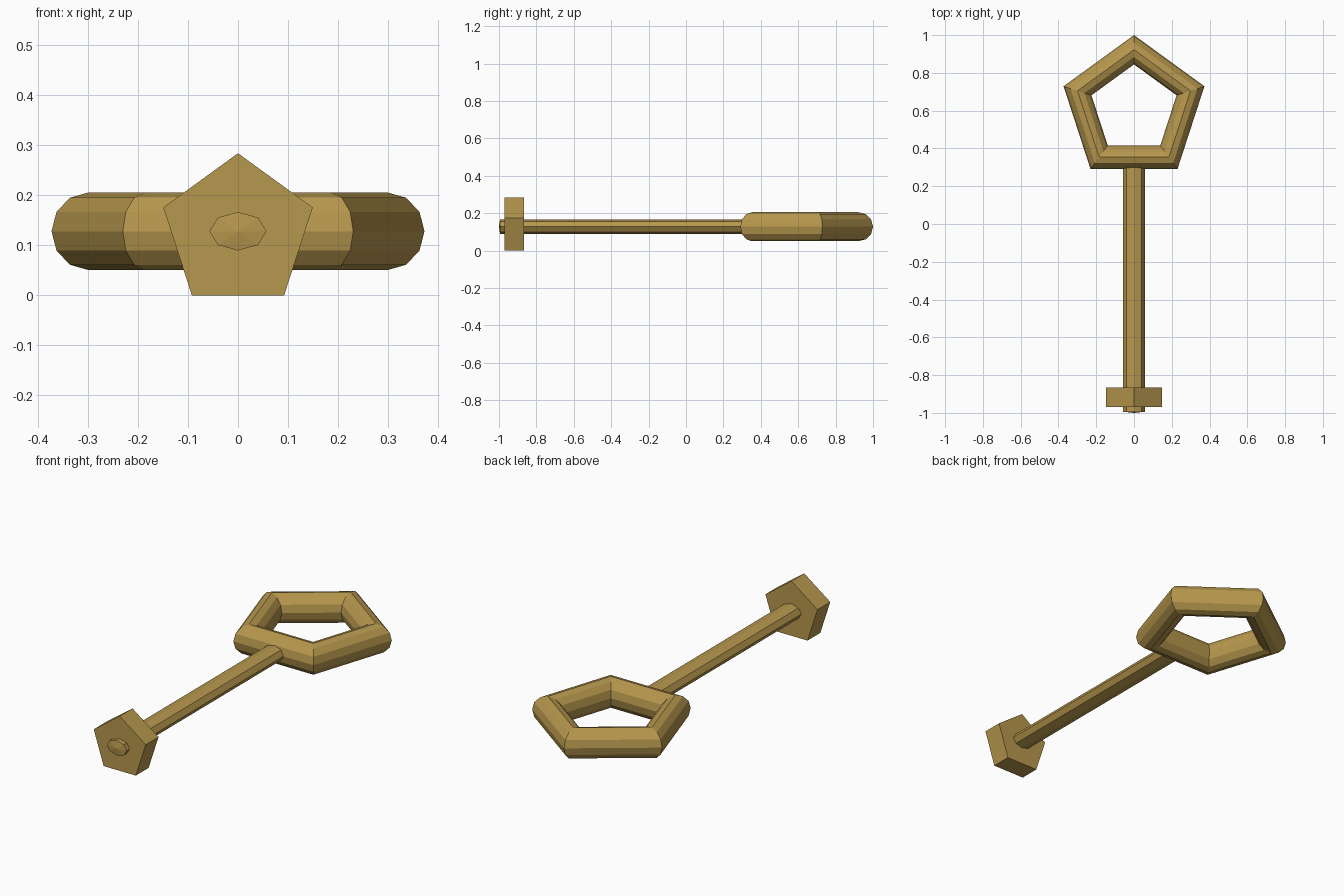
import bpy, bmesh
from math import sin, cos, pi

if "Cube" in bpy.data.objects:
    bpy.data.objects.remove(bpy.data.objects["Cube"])

brass = bpy.data.materials.new("brass")
brass.diffuse_color = (0.47, 0.31, 0.075, 1)
brass.use_nodes = True
brass.node_tree.nodes["Principled BSDF"].inputs["Base Color"].default_value = brass.diffuse_color
MID = 0.128  # height of the centre line


def finish(name, bm):
    bmesh.ops.recalc_face_normals(bm, faces=bm.faces)
    mesh = bpy.data.meshes.new(name)
    bm.to_mesh(mesh)
    bm.free()
    mesh.materials.append(brass)
    obj = bpy.data.objects.new(name, mesh)
    bpy.context.collection.objects.link(obj)
    return obj


def prism(name, sides, rx, rz, y0, y1, tip=0.0):
    """Prism along y with a corner pointing up; tip adds a shallow front point."""
    bm = bmesh.new()
    rings = []
    for y in (y0, y1):
        rings.append([bm.verts.new((rx * sin(2 * pi * i / sides), y,
                                    MID + rz * cos(2 * pi * i / sides)))
                      for i in range(sides)])
    front, back = rings
    for i in range(sides):
        j = (i + 1) % sides
        bm.faces.new((front[i], front[j], back[j], back[i]))
    bm.faces.new(back)
    if tip:
        point = bm.verts.new((0, y0 - tip, MID))
        for i in range(sides):
            bm.faces.new((front[i], point, front[(i + 1) % sides]))
    else:
        bm.faces.new(front)
    return finish(name, bm)


# five-sided ring handle with a twelve-sided tube
bm = bmesh.new()
R, r, cy = 0.3145, 0.0775, 0.608
loops = []
for i in range(5):
    a = pi / 2 + 2 * pi * i / 5
    loops.append([bm.verts.new(((R + r * cos(b)) * cos(a),
                                cy + (R + r * cos(b)) * sin(a),
                                MID + r * sin(b)))
                  for b in (2 * pi * k / 12 for k in range(12))])
for i in range(5):
    p, q = loops[i], loops[(i + 1) % 5]
    for k in range(12):
        m = (k + 1) % 12
        bm.faces.new((p[k], q[k], q[m], p[m]))
finish("ring_handle", bm)

# flattened eight-sided shaft
prism("shaft", 8, 0.057, 0.0385, -0.994, 0.34, tip=0.006)

# five-sided collar near the front end
prism("collar", 5, 0.157, 0.157, -0.97, -0.865).location.z = 0.127 - MID
